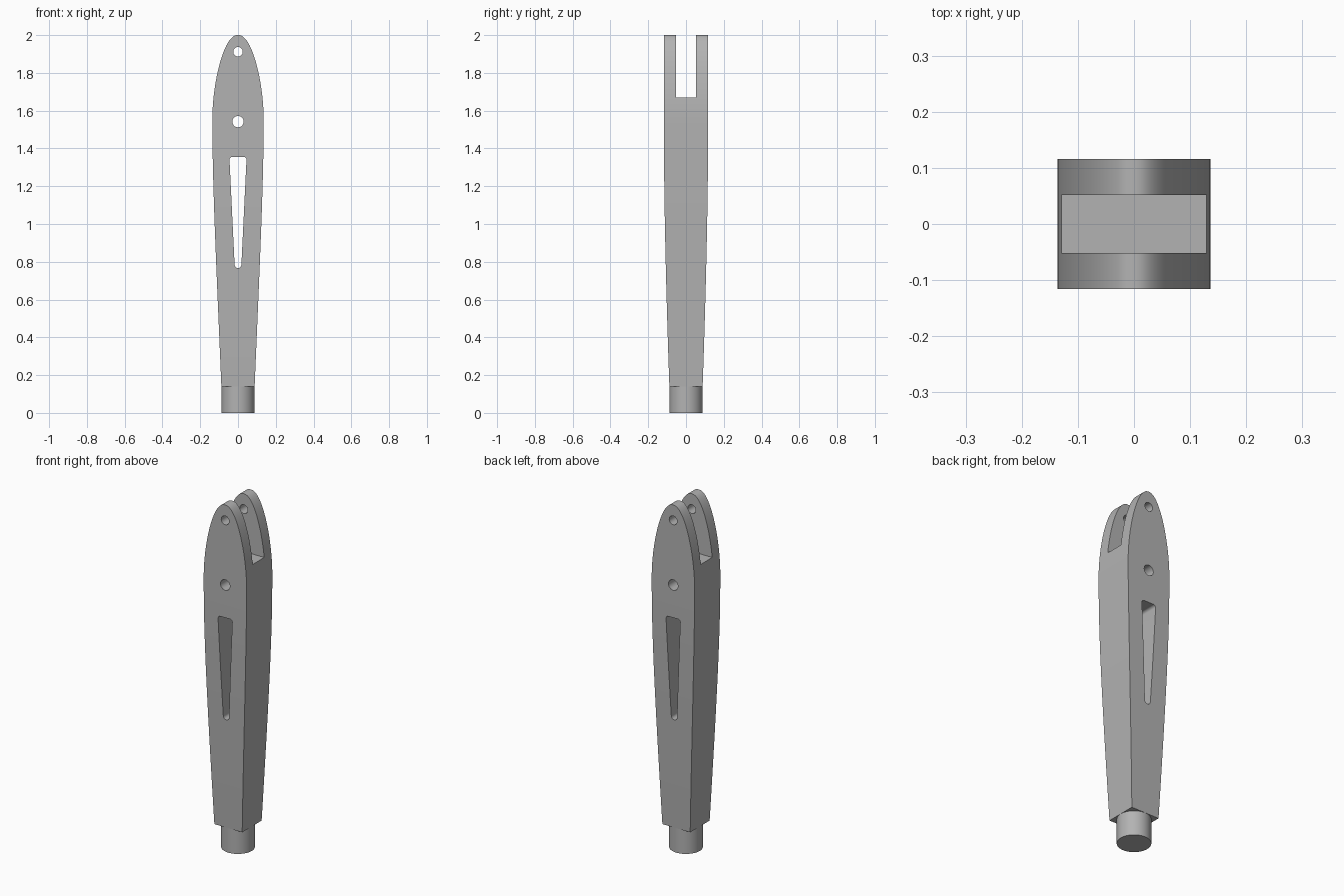
import bpy, bmesh, math
from mathutils import Vector
from mathutils.geometry import interpolate_bezier

if "Cube" in bpy.data.objects:
    bpy.data.objects.remove(bpy.data.objects["Cube"])

steel = bpy.data.materials.new("grey_metal")
steel.use_nodes = True
colour = (0.45, 0.45, 0.45, 1)
steel.diffuse_color = colour
steel.node_tree.nodes["Principled BSDF"].inputs["Base Color"].default_value = colour


def make_object(name, bm):
    bmesh.ops.recalc_face_normals(bm, faces=bm.faces)
    mesh = bpy.data.meshes.new(name)
    bm.to_mesh(mesh)
    bm.free()
    mesh.materials.append(steel)
    obj = bpy.data.objects.new(name, mesh)
    bpy.context.collection.objects.link(obj)
    return obj


def loft(name, rings):
    """Skin a stack of closed rings and cap both ends."""
    bm = bmesh.new()
    loops = [[bm.verts.new(p) for p in ring] for ring in rings]
    n = len(loops[0])
    for a, b in zip(loops, loops[1:]):
        for i in range(n):
            j = (i + 1) % n
            bm.faces.new((a[i], a[j], b[j], b[i]))
    bm.faces.new(loops[0])
    bm.faces.new(loops[-1])
    return make_object(name, bm)


def circle(x, z, r, start=0, end=360, steps=32):
    angles = [math.radians(start + (end - start) * i / steps) for i in range(steps + 1)]
    return [(x + r * math.cos(a), z + r * math.sin(a)) for a in angles]


def cut(target, name, outline, depth=0.3):
    """Cut an x-z outline through the target along y."""
    cutter = loft(name, [[(x, y, z) for x, z in outline] for y in (-depth, depth)])
    cutter.hide_render = True
    cutter.hide_viewport = True
    mod = target.modifiers.new(name, "BOOLEAN")
    mod.operation = "DIFFERENCE"
    mod.solver = "EXACT"
    mod.object = cutter


# Handle body: tapered shank, then a rounded nose
shank = interpolate_bezier(Vector((0.088, 0.14)), Vector((0.112, 0.72)),
                           Vector((0.136, 1.2)), Vector((0.136, 1.55)), 20)
nose = interpolate_bezier(Vector((0.136, 1.55)), Vector((0.136, 1.75)),
                          Vector((0.075, 2.0)), Vector((0.004, 2.0)), 28)
rings = []
for x, z in shank + nose[1:]:
    t = min((z - 0.14) / 1.2, 1)
    y = 0.088 + 0.028 * (1 - (1 - t) ** 1.5)
    rings.append([(-x, -y, z), (x, -y, z), (x, y, z), (-x, y, z)])
body = loft("handle_body", rings)

# Fork gap
cut(body, "fork_gap", [(-1, 1.67), (1, 1.67), (1, 2.2), (-1, 2.2)], 0.052)

# Pin holes
cut(body, "upper_pin_hole", circle(0, 1.912, 0.025)[:-1])
cut(body, "lower_pin_hole", circle(0, 1.542, 0.03)[:-1])

# Tapered window with rounded corners
window = (circle(0.03, 1.34, 0.015, 0, 90, 6) + circle(-0.03, 1.34, 0.015, 90, 180, 6)
          + circle(0, 0.785, 0.018, 180, 360, 14))
cut(body, "tapered_window", window)

# Round stub at the foot
stub = loft("foot_stub", [[(x, y, z) for x, y in circle(0, 0, 0.0875, steps=48)[:-1]]
                          for z in (0, 0.15)])

# Apply the cuts and smooth the curved faces
for obj in (body, stub):
    bpy.ops.object.select_all(action="DESELECT")
    obj.select_set(True)
    bpy.context.view_layer.objects.active = obj
    for mod in list(obj.modifiers):
        helper = mod.object
        helper.hide_viewport = False
        bpy.context.view_layer.update()
        bpy.ops.object.modifier_apply(modifier=mod.name)
        bpy.data.objects.remove(helper)
    bpy.ops.object.shade_smooth_by_angle(angle=math.radians(30))
